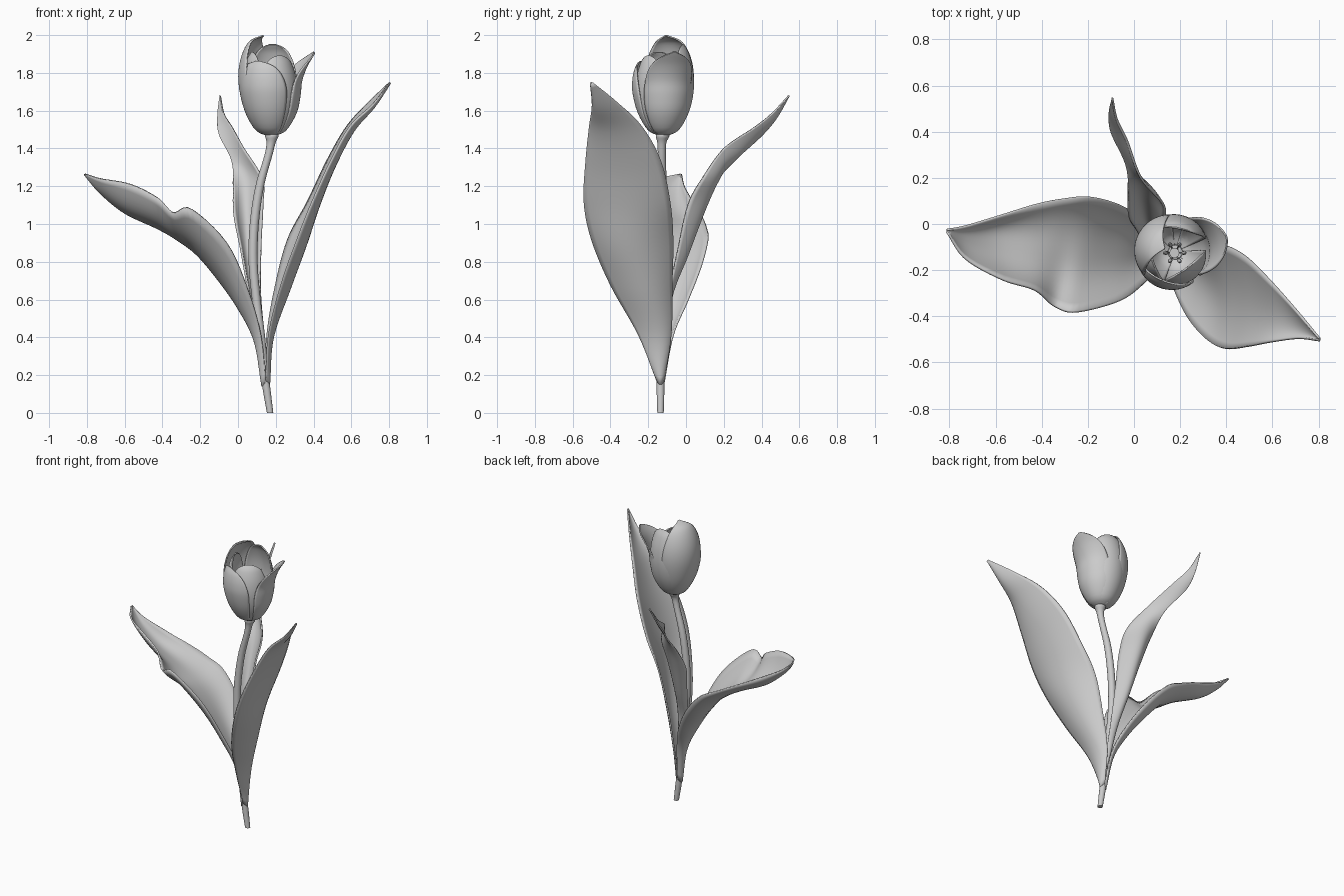
import bpy, bmesh
from math import sin, cos, pi, radians
from mathutils import Vector


def spline(pts, t):
    """Catmull-Rom through pts, t in 0..1"""
    n = len(pts) - 1
    i = min(int(t * n), n - 1)
    f = t * n - i
    p1, p2 = Vector(pts[i]), Vector(pts[i + 1])
    p0 = Vector(pts[i - 1]) if i > 0 else 2 * p1 - p2
    p3 = Vector(pts[i + 2]) if i + 2 <= n else 2 * p2 - p1
    return 0.5 * (2 * p1 + (p2 - p0) * f + (2 * p0 - 5 * p1 + 4 * p2 - p3) * f ** 2
                  + (3 * p1 - p0 - 3 * p2 + p3) * f ** 3)


def loft(name, rows, closed=False, thick=0):
    """Skin rows of points; closed rows become a capped tube"""
    bm = bmesh.new()
    vs = [[bm.verts.new(p) for p in r] for r in rows]
    n = len(rows[0])
    for a, b in zip(vs, vs[1:]):
        for j in range(n if closed else n - 1):
            k = (j + 1) % n
            bm.faces.new((a[j], a[k], b[k], b[j]))
    if closed:
        bm.faces.new(vs[0][::-1])
        bm.faces.new(vs[-1])
    bmesh.ops.recalc_face_normals(bm, faces=bm.faces)
    me = bpy.data.meshes.new(name)
    bm.to_mesh(me)
    bm.free()
    ob = bpy.data.objects.new(name, me)
    bpy.context.collection.objects.link(ob)
    if thick:
        m = ob.modifiers.new("thickness", 'SOLIDIFY')
        m.thickness, m.offset = thick, 0
    bpy.ops.object.select_all(action='DESELECT')
    ob.select_set(True)
    bpy.context.view_layer.objects.active = ob
    bpy.ops.object.shade_smooth_by_angle(angle=radians(50))
    return ob


def tube(name, pts, steps=40, sides=16):
    """pts: (x, y, z, radius)"""
    rows = []
    for i in range(steps + 1):
        x, y, z, r = spline(pts, i / steps)
        rows.append([(x + r * cos(2 * pi * j / sides), y + r * sin(2 * pi * j / sides), z)
                     for j in range(sides)])
    return loft(name, rows, closed=True)


def leaf(name, sections, bow=2.0, steps=48, across=16):
    """sections: edge, midrib, edge coordinates from base to tip; bow: fullness of the trough"""
    rows = []
    for i in range(steps + 1):
        e1, m, e2 = (spline([s[k:k + 3] for s in sections], i / steps) for k in (0, 3, 6))
        row = []
        for j in range(across + 1):
            s = 2 * j / across - 1
            p = abs(s) ** bow
            row.append(e1 * (p - s) / 2 + m * (1 - p) + e2 * (p + s) / 2)
        rows.append(row)
    return loft(name, rows, thick=0.01)


CX, CY, CZ = 0.165, -0.12, 1.47


def petal(name, azimuth, half, profile, power, steps=32, across=20):
    """profile: (radius, height) from base to tip, wrapped around the cup axis"""
    rows = []
    for i in range(steps + 1):
        t = sin(i / steps * pi / 2)
        r, z = spline(profile, t)
        w = max(0.02, 1 - (max(0, t - 0.4) / 0.6) ** 2.2) ** power
        row = []
        for j in range(across + 1):
            s = 2 * j / across - 1
            a = radians(azimuth + half * s * w)
            rr = r * (1 - 0.05 * (s * w) ** 2)
            row.append((CX + 0.012 * (1 - t) + rr * cos(a), CY + rr * sin(a), CZ + z))
        rows.append(row)
    return loft(name, rows, thick=0.008)


# Stem with a flared receptacle
tube("stem", [(0.17, -0.135, 0, 0.017), (0.155, -0.135, 0.1, 0.02), (0.142, -0.135, 0.2, 0.021),
              (0.122, -0.13, 0.4, 0.022), (0.097, -0.125, 0.6, 0.023), (0.08, -0.125, 0.8, 0.024),
              (0.086, -0.125, 1.0, 0.024), (0.115, -0.125, 1.2, 0.023),
              (0.16, -0.128, 1.36, 0.021), (0.175, -0.128, 1.43, 0.024),
              (0.179, -0.124, 1.465, 0.036), (0.179, -0.122, 1.485, 0.03)])

# Leaves
leaf("left_leaf", [
    (0.148, -0.118, 0.16, 0.129, -0.135, 0.14, 0.148, -0.152, 0.16),
    (0.12, -0.07, 0.41, 0.088, -0.12, 0.38, 0.12, -0.17, 0.42),
    (0.05, 0.01, 0.60, 0.0, -0.12, 0.56, 0.05, -0.25, 0.66),
    (-0.06, 0.08, 0.78, -0.1, -0.12, 0.71, -0.06, -0.33, 0.90),
    (-0.19, 0.115, 0.92, -0.22, -0.12, 0.85, -0.25, -0.38, 1.08),
    (-0.3, 0.108, 0.98, -0.32, -0.115, 0.92, -0.345, -0.355, 1.06),
    (-0.42, 0.085, 1.04, -0.43, -0.11, 0.99, -0.43, -0.285, 1.14),
    (-0.58, 0.035, 1.12, -0.6, -0.09, 1.07, -0.57, -0.24, 1.21),
    (-0.73, -0.01, 1.20, -0.73, -0.07, 1.17, -0.73, -0.15, 1.24),
    (-0.81, -0.025, 1.265, -0.81, -0.03, 1.26, -0.81, -0.035, 1.265)], bow=2.7)
leaf("right_leaf", [
    (0.146, -0.118, 0.17, 0.165, -0.135, 0.15, 0.146, -0.152, 0.17),
    (0.155, -0.08, 0.42, 0.185, -0.15, 0.40, 0.165, -0.255, 0.42),
    (0.20, -0.075, 0.68, 0.275, -0.22, 0.66, 0.23, -0.40, 0.68),
    (0.265, -0.07, 0.92, 0.355, -0.28, 0.88, 0.315, -0.50, 0.92),
    (0.37, -0.085, 1.12, 0.43, -0.32, 1.10, 0.395, -0.54, 1.12),
    (0.475, -0.135, 1.34, 0.51, -0.36, 1.30, 0.495, -0.53, 1.34),
    (0.58, -0.235, 1.52, 0.61, -0.41, 1.49, 0.595, -0.51, 1.52),
    (0.70, -0.37, 1.65, 0.72, -0.45, 1.62, 0.71, -0.495, 1.63),
    (0.803, -0.495, 1.75, 0.805, -0.5, 1.745, 0.803, -0.505, 1.75)])
leaf("back_leaf", [
    (0.12, -0.13, 0.3, 0.135, -0.108, 0.3, 0.15, -0.12, 0.3),
    (0.06, -0.10, 0.62, 0.085, -0.08, 0.60, 0.12, -0.09, 0.62),
    (0.015, -0.03, 0.87, 0.06, 0.01, 0.84, 0.12, -0.04, 0.88),
    (-0.02, 0.03, 1.05, 0.05, 0.10, 1.08, 0.13, 0.01, 1.10),
    (-0.025, 0.13, 1.20, 0.045, 0.17, 1.24, 0.127, 0.085, 1.24),
    (-0.035, 0.26, 1.34, 0.0, 0.24, 1.365, 0.03, 0.20, 1.40),
    (-0.10, 0.40, 1.47, -0.065, 0.39, 1.485, -0.03, 0.36, 1.51),
    (-0.108, 0.48, 1.565, -0.095, 0.475, 1.575, -0.075, 0.455, 1.585),
    (-0.097, 0.545, 1.68, -0.095, 0.545, 1.68, -0.093, 0.545, 1.68)])

# Outer petals: tall one curling in, a short front one, one flaring outward
petal("outer_petal_back", 157, 64,
      [(0.02, 0), (0.08, 0.03), (0.135, 0.13), (0.165, 0.27), (0.156, 0.39), (0.11, 0.49), (0.035, 0.527)], 0.5)
petal("outer_petal_front", 243, 62,
      [(0.02, 0), (0.08, 0.03), (0.133, 0.12), (0.16, 0.22), (0.162, 0.29), (0.15, 0.35), (0.13, 0.39)], 0.55)
petal("outer_petal_right", 14, 57,
      [(0.02, 0), (0.08, 0.03), (0.135, 0.12), (0.157, 0.21), (0.168, 0.29), (0.20, 0.37), (0.245, 0.44)], 0.8)

# Inner petals: azimuth, height, girth
for n, (az, h, g) in enumerate([(305, 0.42, 1.0), (80, 0.48, 1.1), (195, 0.44, 0.97)]):
    prof = [(0.02, 0), (0.075, 0.07), (0.122, 0.27), (0.143, 0.5), (0.14, 0.72), (0.12, 0.9), (0.095, 1)]
    petal(f"inner_petal_{n + 1}", az, 58, [(r * g, z * h) for r, z in prof], 0.45)

# Pistil and stamens
tube("pistil", [(0.178, -0.125, 1.48, 0.016), (0.177, -0.125, 1.56, 0.018),
                (0.175, -0.125, 1.62, 0.014), (0.175, -0.125, 1.65, 0.022)], 12, 10)
for k in range(6):
    a = k * pi / 3
    tube(f"stamen_{k + 1}", [(0.177 + d * cos(a), -0.125 + d * sin(a), z, r) for d, z, r in
                             [(0.018, 1.48, 0.004), (0.032, 1.56, 0.004), (0.038, 1.59, 0.009),
                              (0.043, 1.64, 0.008), (0.045, 1.66, 0.002)]], 16, 8)
